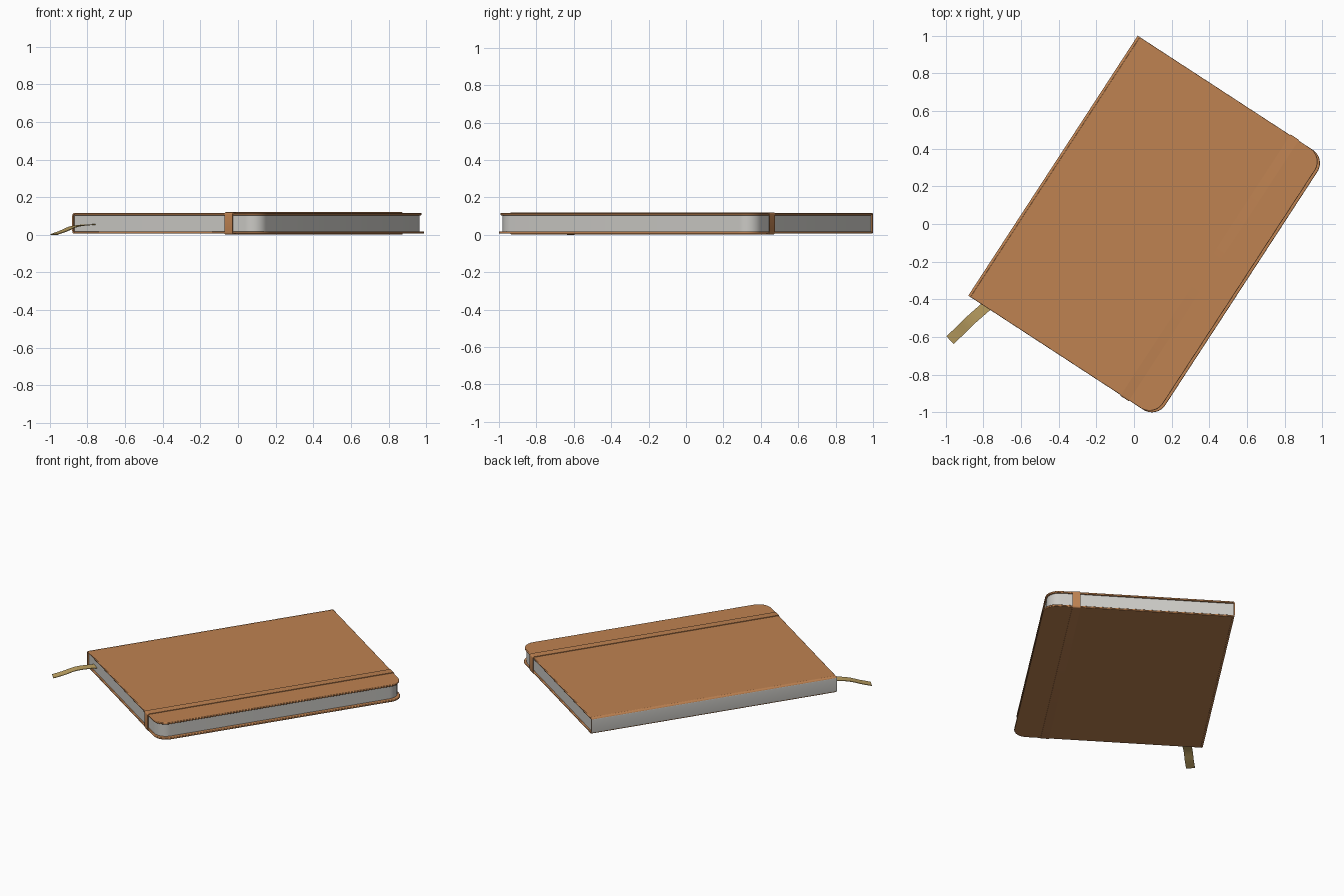
import bpy, bmesh, math
from mathutils import Vector

if "Cube" in bpy.data.objects:
    bpy.data.objects.remove(bpy.data.objects["Cube"])

TURN = math.radians(-33.1)      # the book lies turned on the table


def material(name, rgb):
    m = bpy.data.materials.new(name)
    m.diffuse_color = (*rgb, 1)
    m.use_nodes = True
    m.node_tree.nodes["Principled BSDF"].inputs["Base Color"].default_value = m.diffuse_color
    return m


TAN = material("tan leather", (0.52, 0.225, 0.083))
PAPER = material("paper", (0.60, 0.59, 0.56))
GOLD = material("gold ribbon", (0.50, 0.35, 0.12))


def finish(name, bm, mats, turn=TURN):
    bmesh.ops.recalc_face_normals(bm, faces=bm.faces)
    me = bpy.data.meshes.new(name)
    bm.to_mesh(me)
    bm.free()
    ob = bpy.data.objects.new(name, me)
    bpy.context.collection.objects.link(ob)
    for m in mats:
        me.materials.append(m)
    ob.rotation_euler.z = turn
    bpy.ops.object.select_all(action='DESELECT')
    ob.select_set(True)
    bpy.context.view_layer.objects.active = ob
    bpy.ops.object.shade_smooth_by_angle(angle=math.radians(30))
    return ob


def extrude(points, offset):
    """Closed outline swept along a straight offset."""
    bm = bmesh.new()
    f = bm.faces.new([bm.verts.new(p) for p in points])
    new = bmesh.ops.extrude_face_region(bm, geom=[f])["geom"]
    bmesh.ops.translate(bm, vec=offset,
                        verts=[g for g in new if isinstance(g, bmesh.types.BMVert)])
    return bm


def slab(name, x0, x1, y0, y1, z0, z1, r, mat, bevel=0):
    """Plate with square spine corners and rounded fore-edge corners."""
    pts = [(x0, y1, z0), (x0, y0, z0)]
    for cy, start in ((y0 + r, -90), (y1 - r, 0)):
        for i in range(13):
            a = math.radians(start + 90 * i / 12)
            pts.append((x1 - r + r * math.cos(a), cy + r * math.sin(a), z0))
    ob = finish(name, extrude(pts, (0, 0, z1 - z0)), [mat])
    if bevel:
        b = ob.modifiers.new("soft edge", 'BEVEL')
        b.width, b.segments = bevel, 2
    return ob


# Covers and page block
Y0, Y1 = -0.80, 0.849
slab("back_cover", -0.517, 0.665, Y0, Y1, 0.006, 0.018, 0.085, TAN, 0.003)
slab("front_cover", -0.517, 0.650, Y0, Y1, 0.104, 0.116, 0.085, TAN, 0.003)
slab("page_block", -0.522, 0.640, Y0 + 0.01, Y1 - 0.01, 0.017, 0.105, 0.08, PAPER)

# Spine: rounded bracket profile, paper-toned on its flat outer face
outer, inner = [], []
for cz, start in ((0.103, 90), (0.019, 180)):
    for i in range(7):
        a = math.radians(start + 90 * i / 6)
        c, s = math.cos(a), math.sin(a)
        outer.append((-0.517 + 0.013 * c, Y0, cz + 0.013 * s))
        inner.append((-0.517 + 0.006 * c, Y0, cz + 0.006 * s))
bm = extrude(outer + inner[::-1], (0, Y1 - Y0, 0))
spine = finish("spine", bm, [TAN, PAPER])
for p in spine.data.polygons:
    if p.normal.x < -0.95 and p.center.x < -0.526:
        p.material_index = 1

# Elastic closure: a thin loop round both covers
X0, X1 = 0.438, 0.490


def loop(grow, r):
    pts = []
    for cy, cz, start in ((Y1 - r, 0.116 - r, 0), (Y0 + r, 0.116 - r, 90),
                          (Y0 + r, 0.006 + r, 180), (Y1 - r, 0.006 + r, 270)):
        for i in range(5):
            a = math.radians(start + 90 * i / 4)
            pts.append((cy + (r + grow) * math.cos(a), cz + (r + grow) * math.sin(a)))
    return pts


bm = bmesh.new()
rings = [[bm.verts.new((x, *p)) for p in loop(g, 0.006)]
         for x, g in ((X0, 0), (X0, 0.004), (X1, 0.004), (X1, 0))]
n = len(rings[0])
for k in range(4):
    a, b = rings[k], rings[(k + 1) % 4]
    for i in range(n):
        j = (i + 1) % n
        bm.faces.new((a[i], a[j], b[j], b[i]))
finish("elastic_band", bm, [TAN])

# Ribbon marker: flat strip drooping from the pages to the table
ctrl = [Vector(p) for p in ((-0.68, -0.345, 0.054), (-0.785, -0.438, 0.054),
                            (-0.87, -0.513, 0.044), (-0.93, -0.572, 0.019),
                            (-0.978, -0.617, 0.002))]
path = []
for i in range(len(ctrl) - 1):
    p0, p1 = ctrl[max(i - 1, 0)], ctrl[i]
    p2, p3 = ctrl[i + 1], ctrl[min(i + 2, len(ctrl) - 1)]
    for k in range(5):
        t = k / 5
        path.append(0.5 * (2 * p1 + (p2 - p0) * t + (2 * p0 - 5 * p1 + 4 * p2 - p3) * t * t
                           + (3 * p1 - p0 - 3 * p2 + p3) * t ** 3))
path.append(ctrl[-1])
bm = bmesh.new()
rows = []
for i, p in enumerate(path):
    d = path[min(i + 1, len(path) - 1)] - path[max(i - 1, 0)]
    side = Vector((-d.y, d.x, 0)).normalized() * 0.028
    up = Vector((0, 0, 0.002))
    rows.append([bm.verts.new(p + s * side + h * up)
                 for s, h in ((-1, -1), (1, -1), (1, 1), (-1, 1))])
for a, b in zip(rows, rows[1:]):
    for k in range(4):
        m = (k + 1) % 4
        bm.faces.new((a[k], a[m], b[m], b[k]))
bm.faces.new(rows[0])
bm.faces.new(rows[-1])
finish("ribbon_marker", bm, [GOLD], 0)
